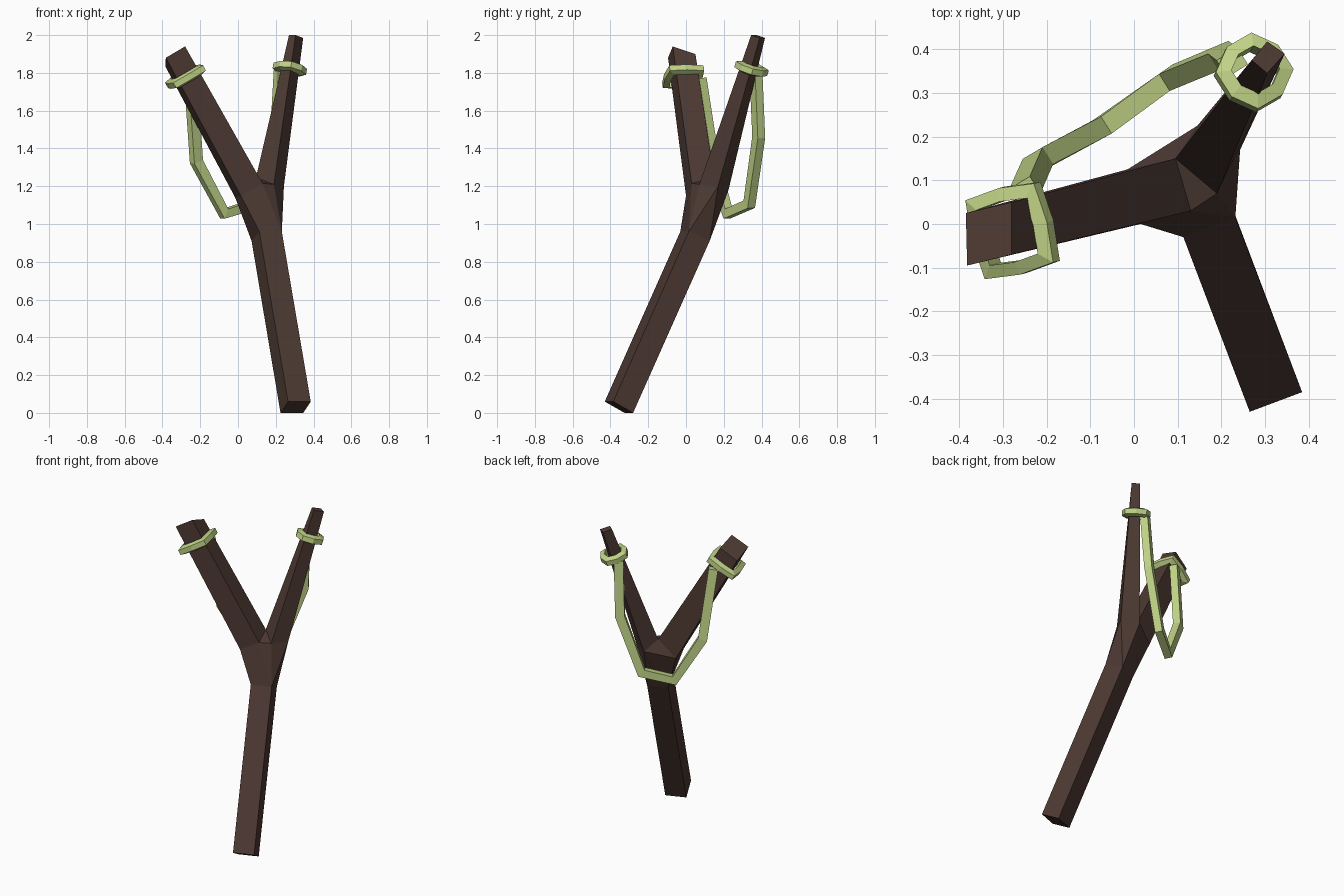
import bpy, bmesh
from mathutils import Vector as V

if "Cube" in bpy.data.objects:
    bpy.data.objects.remove(bpy.data.objects["Cube"])


def material(name, color):
    m = bpy.data.materials.new(name)
    m.diffuse_color = color
    m.use_nodes = True
    m.node_tree.nodes["Principled BSDF"].inputs["Base Color"].default_value = m.diffuse_color
    return m


WOOD = material("dark_wood", (0.075, 0.042, 0.033, 1))
RUBBER = material("green_rubber", (0.53, 0.65, 0.24, 1))


def finish(bm, name, mat):
    bmesh.ops.recalc_face_normals(bm, faces=bm.faces)
    me = bpy.data.meshes.new(name)
    bm.to_mesh(me)
    bm.free()
    ob = bpy.data.objects.new(name, me)
    me.materials.append(mat)
    bpy.context.collection.objects.link(ob)
    return ob


def bridge(bm, a, b):
    n = len(a)
    for i in range(n):
        j = (i + 1) % n
        bm.faces.new((a[i], a[j], b[j], b[i]))


# Wooden fork: square handle, faceted junction and two square prongs
bm = bmesh.new()


def ring(*pts):
    return [bm.verts.new(p) for p in pts]


butt = ring((.265, -.43, .06), (.385, -.385, .06), (.345, -.28, 0), (.225, -.325, 0))
neck = ring((.113, -.03, .96), (.232, .015, .96), (.192, .125, .91), (.072, .08, .91))
left_base = ring((.015, 0, 1.15), (.13, .03, 1.215), (.095, .15, 1.245), (-.015, .125, 1.14))
left_tip = ring((-.382, -.095, 1.88), (-.28, -.07, 1.94), (-.28, .05, 1.90), (-.385, .025, 1.835))
r1, r2, r3 = ring((.19, .07, 1.21), (.243, .17, 1.20), (.145, .225, 1.18))
right_tip = ring((.305, .345, 2), (.345, .39, 1.985), (.305, .418, 1.985), (.27, .375, 2))
A, B, C, D = neck
q1, q2, q3, q4 = left_base
bridge(bm, butt, neck)
bridge(bm, left_base, left_tip)
bridge(bm, [r1, r2, r3, q3], right_tip)
for f in (butt, left_tip, right_tip,
          (A, B, q2, q1), (B, r1, q2), (B, C, r2), (B, r2, r1), (C, D, r3),
          (C, r3, r2), (D, q4, r3), (q4, q3, r3), (D, A, q1, q4), (q2, r1, q3)):
    bm.faces.new(f)
finish(bm, "forked_handle", WOOD)


# Rubber bands tied around the prong tips
def band(name, centre, axis, side, corner, middle, inner):
    bm = bmesh.new()
    w = V(axis).normalized()
    u = V(side)
    u = (u - w * u.dot(w)).normalized()
    v = w.cross(u)
    c = V(centre)
    outline = [(corner, corner), (0, middle), (-corner, corner), (-middle, 0),
               (-corner, -corner), (0, -middle), (corner, -corner), (middle, 0)]
    loops = []
    for t, s in ((-.027, inner), (-.016, 1), (.016, 1), (.027, inner)):
        loops.append([bm.verts.new(c + (u * x + v * y) * s + w * t) for x, y in outline])
    for i in range(4):
        bridge(bm, loops[i], loops[(i + 1) % 4])
    finish(bm, name, RUBBER)


band("left_band", (-.278, -.015, 1.78), (-.40, -.097, .72), (.102, .025, .06), .093, .102, .7)
band("right_band", (.274, .347, 1.822), (.138, .229, .79), (.04, .045, -.015), .064, .084, .62)

# Hanging elastic strap with a square section
path = [V(p) for p in ((.225, .37, 1.81), (.205, .385, 1.46), (.085, .335, 1.105),
                       (-.073, .222, 1.055), (-.22, .143, 1.33), (-.25, .075, 1.77))]
normal = V((-.53, .85, .05)).normalized()
bm = bmesh.new()
loops = []
for i, p in enumerate(path):
    before = (p - path[max(i - 1, 0)]).normalized()
    after = (path[min(i + 1, len(path) - 1)] - p).normalized()
    t = (before + after).normalized()
    b = normal.cross(t).normalized() * .028
    n = normal * .023
    loops.append([bm.verts.new(p + q) for q in (b + n, b - n, -b - n, n - b)])
for a, b in zip(loops, loops[1:]):
    bridge(bm, a, b)
bm.faces.new(loops[0])
bm.faces.new(loops[-1])
finish(bm, "elastic_strap", RUBBER)
